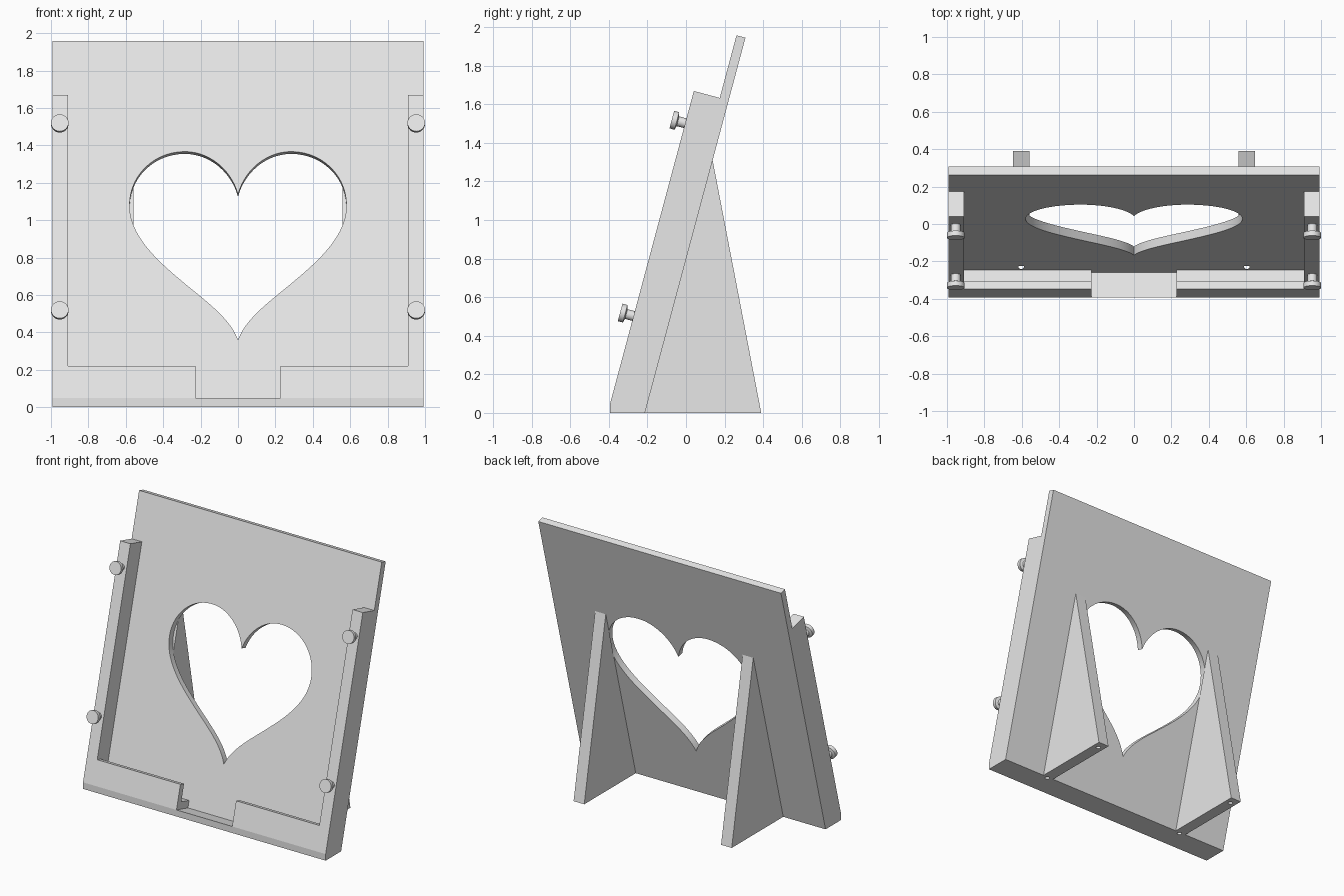
import bpy, bmesh, math
from mathutils import Matrix, Vector

if "Cube" in bpy.data.objects:
    bpy.data.objects.remove(bpy.data.objects["Cube"])

TILT = math.radians(15)
S, C = math.sin(TILT), math.cos(TILT)
BACK_Y = -0.213            # where the back of the leaning panel meets the ground
HALF_W, PANEL_T, FRONT_N = 0.993, 0.048, 0.187

grey = bpy.data.materials.new("light grey")
grey.diffuse_color = (0.8, 0.8, 0.8, 1)
grey.use_nodes = True
grey.node_tree.nodes["Principled BSDF"].inputs["Base Color"].default_value = grey.diffuse_color


def lean(x, u, n):
    """Point on the leaning board: u runs up the slope, n out of its front."""
    return Vector((x, BACK_Y + u * S - n * C, u * C + n * S))


def finish(name, bm):
    bmesh.ops.recalc_face_normals(bm, faces=bm.faces)
    me = bpy.data.meshes.new(name)
    bm.to_mesh(me)
    bm.free()
    me.materials.append(grey)
    ob = bpy.data.objects.new(name, me)
    bpy.context.collection.objects.link(ob)
    return ob


def prism(name, ring_a, ring_b):
    bm = bmesh.new()
    a = [bm.verts.new(p) for p in ring_a]
    b = [bm.verts.new(p) for p in ring_b]
    bm.faces.new(a)
    bm.faces.new(b[::-1])
    for i in range(len(a)):
        j = (i + 1) % len(a)
        bm.faces.new((a[i], b[i], b[j], a[j]))
    return finish(name, bm)


def lean_prism(name, x0, x1, un):
    return prism(name, [lean(x0, *p) for p in un], [lean(x1, *p) for p in un])


def upright_prism(name, x0, x1, yz):
    return prism(name, [(x0, *p) for p in yz], [(x1, *p) for p in yz])


def rect(u0, u1, n0, n1):
    return [(u0, n0), (u1, n0), (u1, n1), (u0, n1)]


def cut(ob, cutters):
    bpy.context.view_layer.objects.active = ob
    for c in cutters:
        m = ob.modifiers.new("cut", 'BOOLEAN')
        m.operation, m.solver, m.object = 'DIFFERENCE', 'EXACT', c
        bpy.ops.object.modifier_apply(modifier=m.name)


def bezier(p0, p1, p2, p3, steps=14):
    pts = []
    for i in range(steps):
        t = i / steps
        k = ((1 - t) ** 3, 3 * t * (1 - t) ** 2, 3 * t * t * (1 - t), t ** 3)
        pts.append(tuple(sum(w * p[a] for w, p in zip(k, (p0, p1, p2, p3))) for a in (0, 1)))
    return pts


# Heart outline, right half from notch to tip, then mirrored
half = (bezier((0, 1.165), (0.035, 1.30), (0.15, 1.402), (0.285, 1.402))
        + bezier((0.285, 1.402), (0.45, 1.402), (0.58, 1.27), (0.58, 1.105))
        + bezier((0.58, 1.105), (0.58, 0.93), (0.42, 0.79), (0.30, 0.685))
        + bezier((0.30, 0.685), (0.18, 0.58), (0.045, 0.485), (0, 0.36)) + [(0, 0.36)])
outline = half + [(-x, u) for x, u in half[-2:0:-1]]
heart = prism("heart_cutter", [lean(x, u, -0.1) for x, u in outline],
              [lean(x, u, 0.15) for x, u in outline])

# Vertical screw holes in the underside
holes = []
for x in (-0.603, 0.603):
    for y in (-0.225, 0.33):
        bm = bmesh.new()
        bmesh.ops.create_cone(bm, cap_ends=True, segments=20, radius1=0.016, radius2=0.016,
                              depth=0.24, matrix=Matrix.Translation((x, y, 0.02)))
        holes.append(finish("screw_hole_cutter", bm))

# Back panel with heart opening
panel = lean_prism("back_panel", -HALF_W, HALF_W, rect(0, 2.014, 0, PANEL_T))
cut(panel, [heart] + holes)

# Wedge that levels the leaning board on the ground
wedge = upright_prism("base_wedge", -HALF_W, HALF_W,
                      [(BACK_Y, 0), (BACK_Y - FRONT_N * C, 0),
                       (BACK_Y - FRONT_N * C, FRONT_N * S)])
cut(wedge, holes)

for s, side in ((-1, "left"), (1, "right")):
    # Side rail
    lean_prism(side + "_rail", s * 0.909, s * HALF_W, rect(0, 1.678, PANEL_T, FRONT_N))
    # Ledge with a front lip, leaving a central gap
    lean_prism(side + "_ledge", s * 0.228, s * 0.909,
               [(0, PANEL_T), (0.052, PANEL_T), (0.052, 0.143),
                (0.178, 0.143), (0.178, FRONT_N), (0, FRONT_N)])
    # Triangular rear leg
    leg = upright_prism(side + "_leg", s * 0.56, s * 0.647,
                        [(BACK_Y, 0), (0.39, 0), (0.138, 1.31)])
    cut(leg, holes)
    # Mushroom pegs on the rail
    for u, pos in ((0.47, "lower"), (1.505, "upper")):
        bm = bmesh.new()
        rings = []
        for r, n in ((0.026, 0.18), (0.026, 0.226), (0.047, 0.232), (0.047, 0.259)):
            rings.append([bm.verts.new(lean(s * 0.953 + r * math.cos(a), u + r * math.sin(a), n))
                          for a in (i * math.tau / 32 for i in range(32))])
        for lo, hi in zip(rings, rings[1:]):
            for i in range(32):
                j = (i + 1) % 32
                bm.faces.new((lo[i], lo[j], hi[j], hi[i]))
        bm.faces.new(rings[0][::-1])
        bm.faces.new(rings[-1])
        finish(f"{side}_{pos}_peg", bm)

# Remove the cutters and smooth the curved walls
for c in [heart] + holes:
    bpy.data.objects.remove(c, do_unlink=True)
for ob in list(bpy.context.scene.objects):
    bpy.ops.object.select_all(action='DESELECT')
    ob.select_set(True)
    bpy.context.view_layer.objects.active = ob
    bpy.ops.object.shade_smooth_by_angle(angle=math.radians(30))
